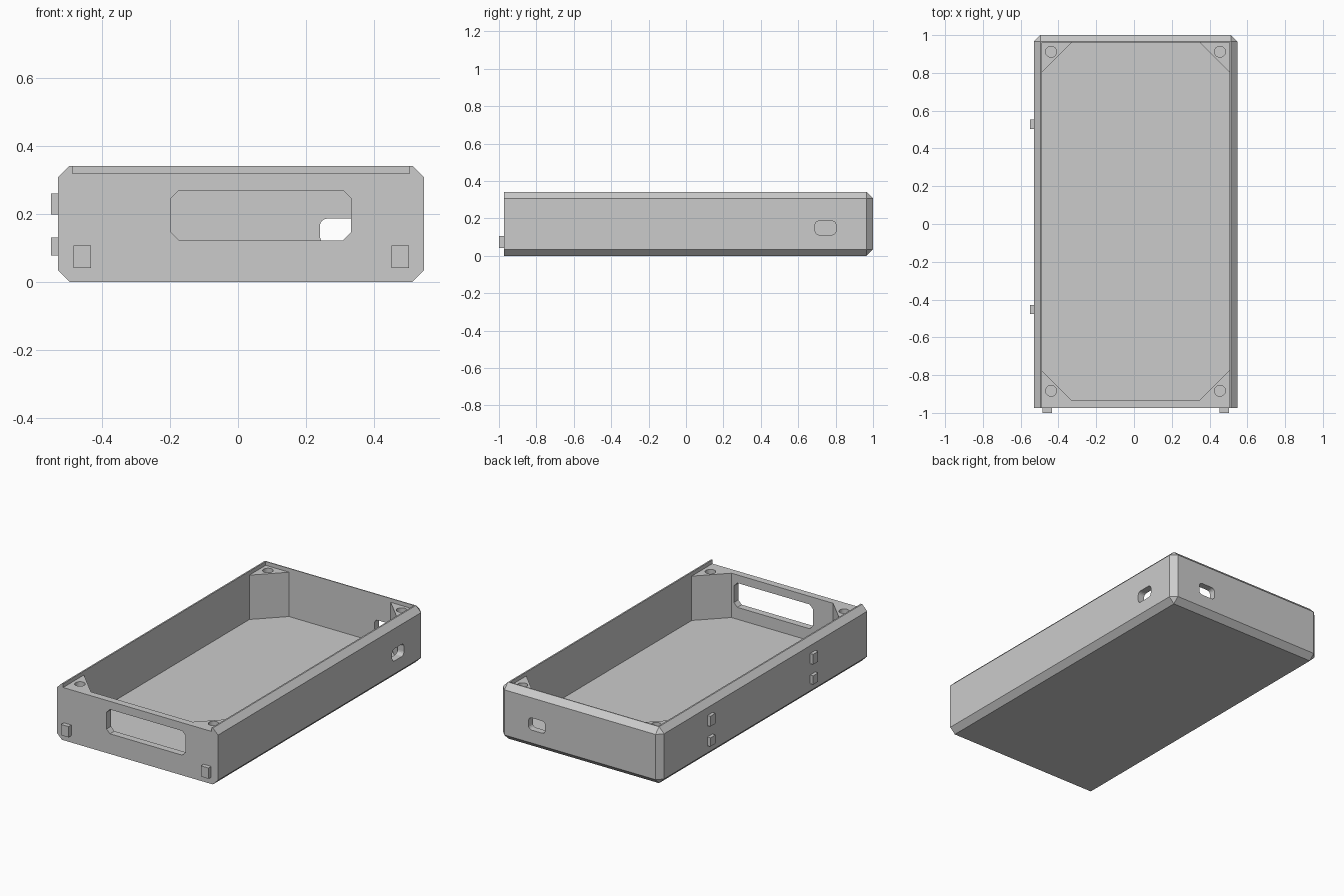
import bpy, bmesh
from mathutils import Vector

if "Cube" in bpy.data.objects:
    bpy.data.objects.remove(bpy.data.objects["Cube"], do_unlink=True)

grey = bpy.data.materials.new("plain grey")
grey.use_nodes = True
grey.diffuse_color = (0.6, 0.6, 0.6, 1)
grey.node_tree.nodes["Principled BSDF"].inputs["Base Color"].default_value = (0.6, 0.6, 0.6, 1)


def prism(name, lo, hi, axis=None, bevel=0, segments=1, keep=None):
    """Box from lo to hi; bevels the edges along an axis, or those passing keep."""
    lo, hi = Vector(lo), Vector(hi)
    bm = bmesh.new()
    bmesh.ops.create_cube(bm, size=1)
    for v in bm.verts:
        v.co = (lo + hi) / 2 + v.co * (hi - lo)
    if bevel:
        if axis is not None:
            def keep(e):
                d = e.verts[0].co - e.verts[1].co
                return abs(d[axis]) == max(abs(c) for c in d)
        bmesh.ops.bevel(bm, geom=[e for e in bm.edges if keep(e)], offset=bevel,
                        segments=segments, profile=0.5, affect='EDGES')
    return finish(name, bm)


def finish(name, bm):
    bmesh.ops.recalc_face_normals(bm, faces=bm.faces)
    mesh = bpy.data.meshes.new(name)
    bm.to_mesh(mesh)
    bm.free()
    mesh.materials.append(grey)
    obj = bpy.data.objects.new(name, mesh)
    bpy.context.collection.objects.link(obj)
    return obj


def screw_hole(x, y):
    bm = bmesh.new()
    bmesh.ops.create_cone(bm, cap_ends=True, segments=32, radius1=0.029, radius2=0.029, depth=0.4)
    bmesh.ops.translate(bm, verts=bm.verts, vec=(x, y, 0.3))
    return finish("screw_hole_cutter", bm)


# Outer shell: every edge chamfered except those of the flat front
L, R, F, B, H = -0.53, 0.548, -0.974, 1.0, 0.341
tray = prism("tray", (L, F, 0), (R, B, H), bevel=0.034,
             keep=lambda e: max(v.co.y for v in e.verts) > 0)

# Inner cavity leaves a solid post in each corner; the lid channel is open at the front
IL, IR, IF, IB, LEDGE = -0.487, 0.505, -0.932, 0.96, 0.318
cutters = [
    prism("cavity_cutter", (IL, IF, 0.05), (IR, IB, 0.6), axis=2, bevel=0.156),
    prism("lid_channel_cutter", (IL, F - 0.2, LEDGE), (IR, IB, 0.5)),
    prism("window_cutter", (-0.197, F - 0.1, 0.122), (0.332, IF + 0.05, 0.269), axis=1, bevel=0.023),
    prism("back_slot_cutter", (0.241, IB - 0.05, 0.112), (0.353, B + 0.1, 0.186),
          axis=1, bevel=0.022, segments=4),
    prism("side_slot_cutter", (IR - 0.05, 0.69, 0.112), (R + 0.1, 0.802, 0.186),
          axis=0, bevel=0.022, segments=4),
]
cutters += [screw_hole(x, y) for x in (IL + 0.048, IR - 0.05) for y in (IF + 0.049, IB - 0.048)]

for cutter in cutters:
    mod = tray.modifiers.new(cutter.name, 'BOOLEAN')
    mod.operation = 'DIFFERENCE'
    mod.solver = 'EXACT'
    mod.object = cutter

# Bake the cuts and drop the cutters
bpy.context.view_layer.update()
shell = bpy.data.meshes.new_from_object(tray.evaluated_get(bpy.context.evaluated_depsgraph_get()))
tray.modifiers.clear()
tray.data = shell
for cutter in cutters:
    bpy.data.objects.remove(cutter, do_unlink=True)

# Locating tabs on the front
for side, x in (("right", -0.484), ("left", 0.452)):
    prism("front_tab_" + side, (x, -1, 0.041), (x + 0.051, F + 0.01, 0.106))

# Paired tabs on the right wall
for place, y in (("front", -0.477), ("back", 0.504)):
    for level, z0, z1 in (("lower", 0.077, 0.13), ("upper", 0.198, 0.26)):
        prism(f"side_tab_{place}_{level}", (-0.55, y, z0), (L + 0.01, y + 0.048, z1))
